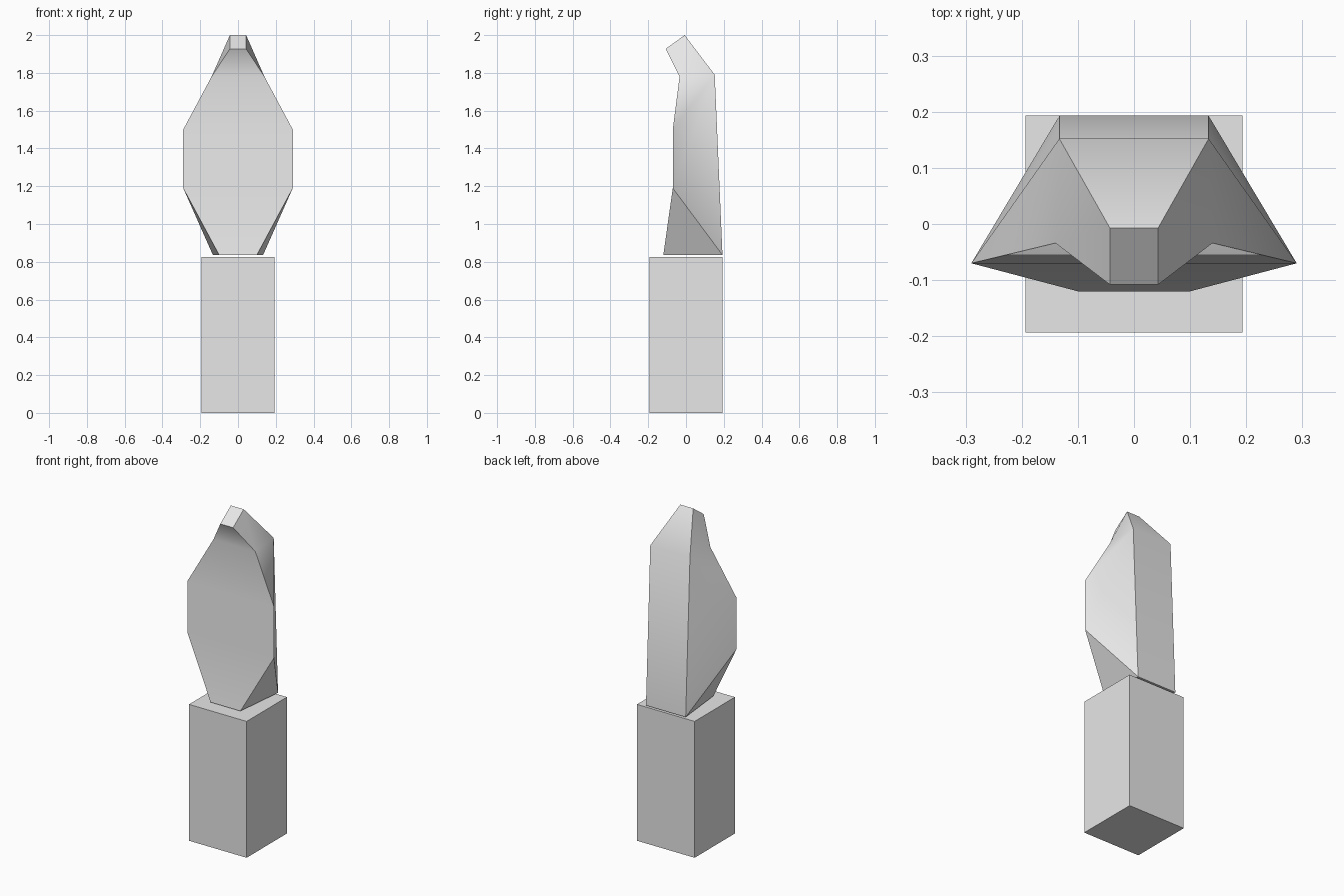
import bpy
import bmesh
from math import radians

if "Cube" in bpy.data.objects:
    bpy.data.objects.remove(bpy.data.objects["Cube"], do_unlink=True)

grey = bpy.data.materials.new("light_grey")
grey.use_nodes = True
grey.diffuse_color = (0.8, 0.8, 0.8, 1)
grey.node_tree.nodes["Principled BSDF"].inputs["Base Color"].default_value = (0.8, 0.8, 0.8, 1)


def finish(bm, name):
    bmesh.ops.recalc_face_normals(bm, faces=bm.faces)
    mesh = bpy.data.meshes.new(name)
    bm.to_mesh(mesh)
    bm.free()
    mesh.materials.append(grey)
    obj = bpy.data.objects.new(name, mesh)
    bpy.context.collection.objects.link(obj)
    return obj


# Square pedestal
bm = bmesh.new()
bmesh.ops.create_cube(bm, size=1)
for v in bm.verts:
    v.co = (v.co.x * 0.386, v.co.y * 0.386, (v.co.z + 0.5) * 0.826)
finish(bm, "pedestal")

# Faceted bust: half outlines (half width, y, z) of the front and back
front = [(0.10, -0.12, 0.836), (0.29, -0.07, 1.19), (0.29, -0.07, 1.50),
         (0.14, -0.034, 1.78), (0.043, -0.108, 1.927)]
back = [(0.133, 0.193, 0.836), (0.133, 0.152, 1.79), (0.043, -0.007, 2.0)]

bm = bmesh.new()


def pairs(outline):
    return [[bm.verts.new((s * x, y, z)) for s in (1, -1)] for x, y, z in outline]


f, b = pairs(front), pairs(back)

# Front and back strips, closed by the top and underside
for strip in (f, b):
    for low, high in zip(strip, strip[1:]):
        bm.faces.new((low[0], low[1], high[1], high[0]))
for i in (0, -1):
    bm.faces.new((f[i][0], f[i][1], b[i][1], b[i][0]))

# Matching facets on both sides
for s in (0, 1):
    f0, f1, f2, f3, f4 = [p[s] for p in f]
    b0, b1, b2 = [p[s] for p in b]
    for facet in ((f0, f1, b0), (f1, f2, b1, b0), (f2, f3, b1), (f3, f4, b2, b1)):
        bm.faces.new(facet)

bust = finish(bm, "faceted_bust")
bpy.ops.object.select_all(action="DESELECT")
bust.select_set(True)
bpy.context.view_layer.objects.active = bust
bpy.ops.object.shade_smooth_by_angle(angle=radians(44))
